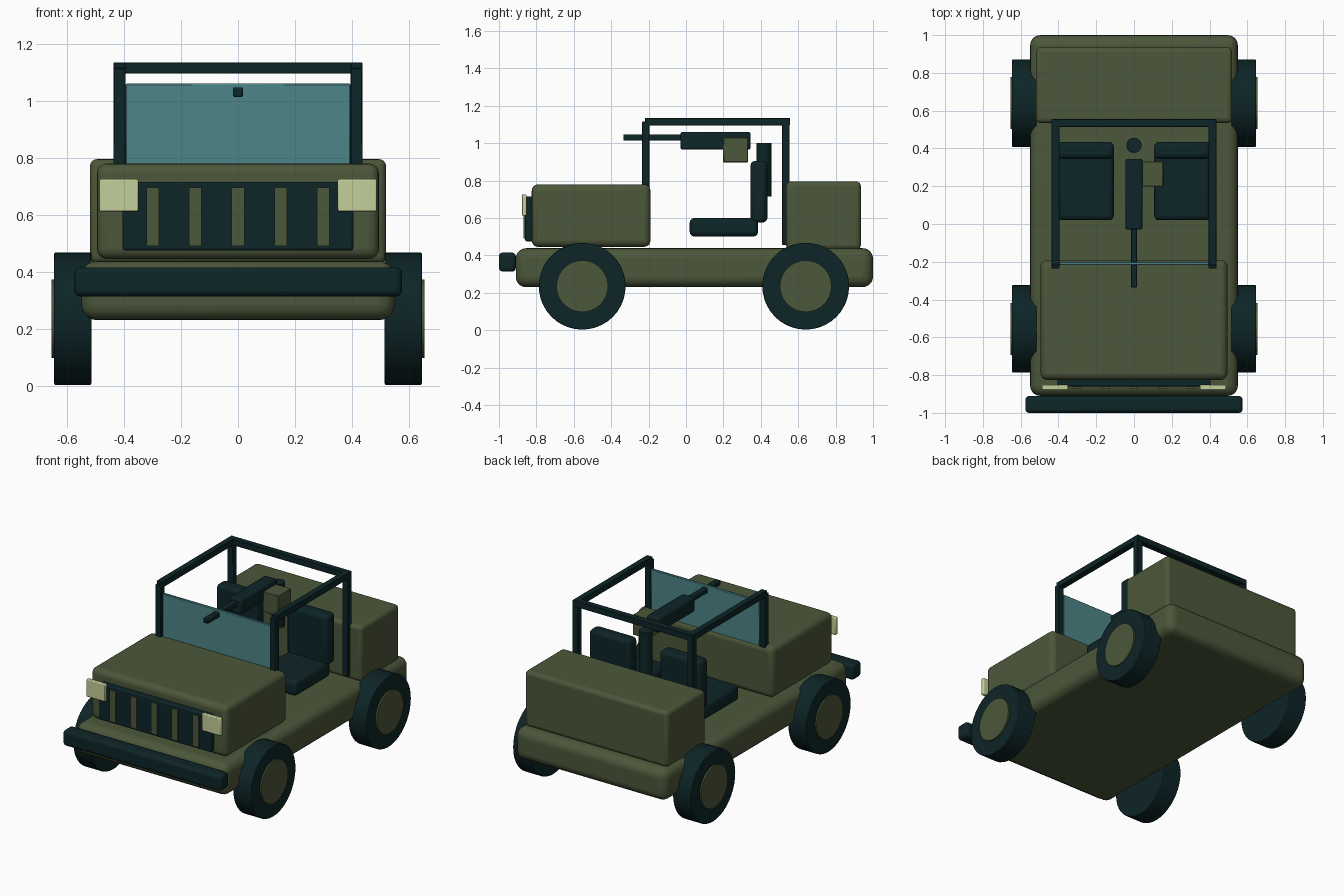
import bpy, math

if "Cube" in bpy.data.objects:
    bpy.data.objects.remove(bpy.data.objects["Cube"])


def material(name, rgb):
    m = bpy.data.materials.new(name)
    m.diffuse_color = (*rgb, 1)
    m.use_nodes = True
    m.node_tree.nodes["Principled BSDF"].inputs["Base Color"].default_value = m.diffuse_color
    return m


OLIVE = material("olive green", (0.072, 0.095, 0.042))
DARK = material("dark rubber", (0.004, 0.018, 0.02))
GLASS = material("teal glass", (0.075, 0.24, 0.25))
LAMP = material("pale lamp", (0.56, 0.62, 0.32))


def finish(ob, name, mat, bevel, segments=3):
    ob.name = name
    ob.data.materials.append(mat)
    if bevel:
        b = ob.modifiers.new("bevel", 'BEVEL')
        b.width, b.segments, b.limit_method = bevel, segments, 'ANGLE'
    bpy.ops.object.shade_smooth_by_angle(angle=math.radians(35))
    return ob


def box(name, mat, x, y, z, bevel=0.0, segments=3):
    """Box from (min, max) ranges on each axis."""
    r = (x, y, z)
    bpy.ops.mesh.primitive_cube_add(size=1, location=[(a + b) / 2 for a, b in r])
    ob = bpy.context.object
    ob.scale = [b - a for a, b in r]
    bpy.ops.object.transform_apply(location=False, rotation=False, scale=True)
    return finish(ob, name, mat, bevel, segments)


def cylinder(name, mat, loc, radius, depth, rot=(0, 0, 0), bevel=0.0):
    bpy.ops.mesh.primitive_cylinder_add(vertices=40, radius=radius, depth=depth,
                                        location=loc, rotation=rot)
    return finish(bpy.context.object, name, mat, bevel, 2)


# body
box("chassis", OLIVE, (-0.55, 0.55), (-0.91, 1.0), (0.23, 0.438), 0.055, 5)
box("hood", OLIVE, (-0.495, 0.495), (-0.825, -0.19), (0.445, 0.78), 0.035, 4)
box("rear_box", OLIVE, (-0.52, 0.52), (0.535, 0.935), (0.43, 0.795), 0.025, 4)
box("front_bumper", DARK, (-0.575, 0.575), (-1.0, -0.91), (0.313, 0.415), 0.02)

# grille with slats
box("grille", DARK, (-0.405, 0.405), (-0.86, -0.815), (0.475, 0.715), 0.008, 2)
for i in range(5):
    x = (i - 2) * 0.15
    box("grille_slat", OLIVE, (x - 0.022, x + 0.022), (-0.87, -0.85), (0.49, 0.695))

# windshield
box("windshield", GLASS, (-0.395, 0.395), (-0.218, -0.2), (0.72, 1.06), 0.004, 1)

# wheels, lamps, seats and roll cage, one set per side
for s in (-1, 1):
    def side(a, b):
        return tuple(sorted((s * a, s * b)))

    for y in (-0.555, 0.64):
        cylinder("tire", DARK, (s * 0.58, y, 0.235), 0.232, 0.13,
                 (0, math.pi / 2, 0), 0.004)
        cylinder("hub", OLIVE, (s * 0.63, y, 0.235), 0.138, 0.05,
                 (0, math.pi / 2, 0))
    box("headlight", LAMP, side(0.35, 0.487), (-0.878, -0.852), (0.612, 0.725), 0.005, 2)
    box("seat_cushion", DARK, side(0.107, 0.405), (0.02, 0.385), (0.5, 0.6), 0.025)
    box("seat_back", DARK, side(0.107, 0.405), (0.345, 0.435), (0.575, 0.905), 0.025)
    box("front_post", DARK, side(0.395, 0.437), (-0.236, -0.196), (0.455, 1.115), 0.003, 1)
    box("rear_post", DARK, side(0.395, 0.437), (0.514, 0.554), (0.455, 1.115), 0.003, 1)
    box("top_rail", DARK, side(0.395, 0.437), (-0.22, 0.554), (1.095, 1.135), 0.003, 1)
box("rear_crossbar", DARK, (-0.437, 0.437), (0.514, 0.556), (1.095, 1.135), 0.003, 1)

# mounted gun
cylinder("gun_post", DARK, (0, 0.416, 0.857), 0.04, 0.287)
box("gun_body", DARK, (-0.045, 0.045), (-0.03, 0.345), (0.965, 1.06), 0.01, 2)
box("gun_barrel", DARK, (-0.017, 0.017), (-0.335, 0.0), (1.013, 1.047), 0.005, 2)
box("ammo_box", OLIVE, (0.04, 0.155), (0.198, 0.332), (0.897, 1.03), 0.004, 1)
